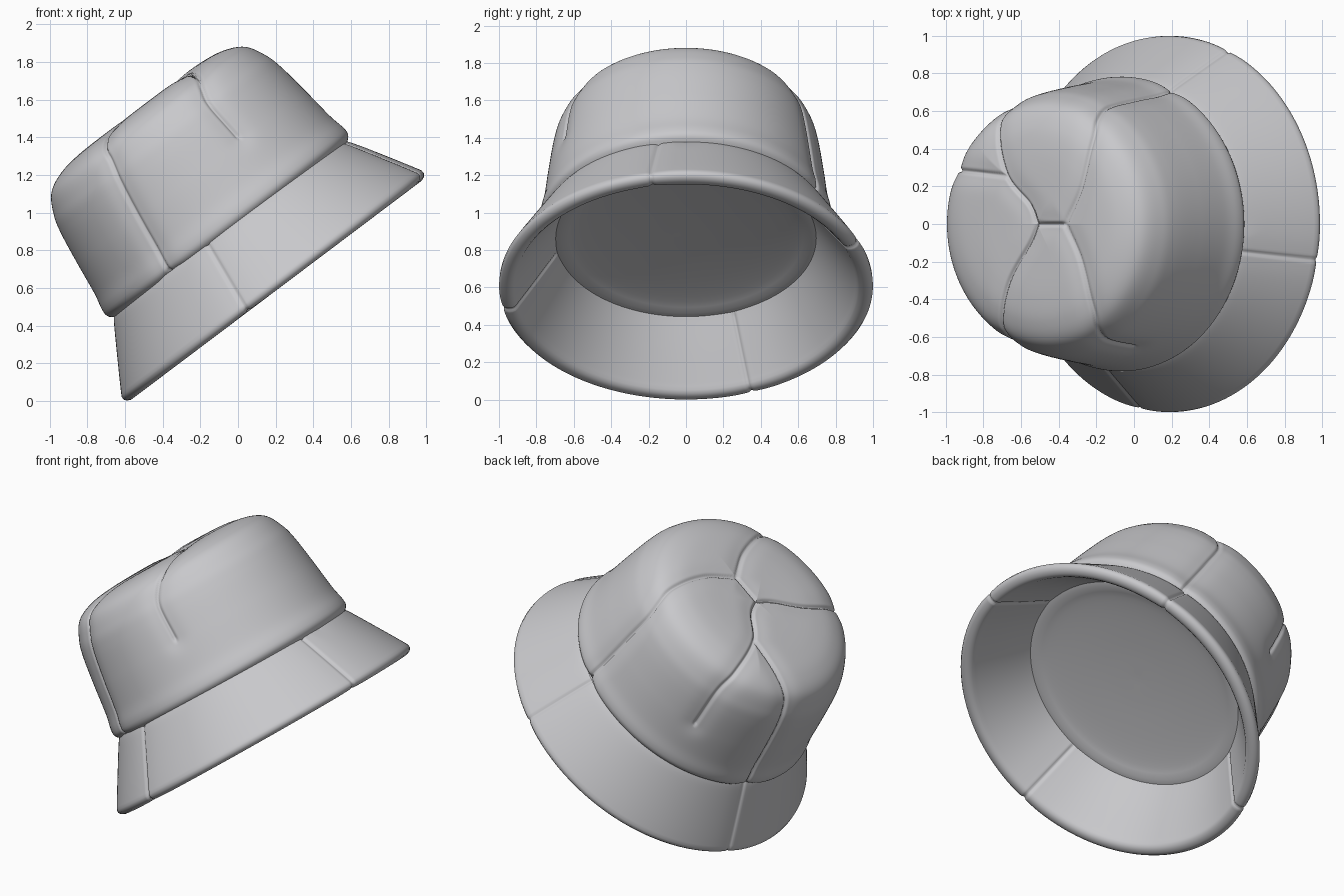
import bpy, bmesh, math
from mathutils import Matrix, Vector, kdtree

if "Cube" in bpy.data.objects:
    bpy.data.objects.remove(bpy.data.objects["Cube"])

SEG = 600
TILT = Matrix.Translation((0.199, 0, 0.596)) @ Matrix.Rotation(math.radians(-37), 4, 'Y')

cloth = bpy.data.materials.new("grey_cloth")
cloth.diffuse_color = (0.58, 0.58, 0.6, 1)
cloth.use_nodes = True
cloth.node_tree.nodes["Principled BSDF"].inputs["Base Color"].default_value = cloth.diffuse_color


def curve(pts, per=40):
    """Dense Catmull-Rom curve through 2D points."""
    p = [Vector(q) for q in pts]
    p = [2 * p[0] - p[1]] + p + [2 * p[-1] - p[-2]]
    dense = []
    for i in range(1, len(p) - 2):
        a, b, c, d = p[i - 1:i + 3]
        for k in range(per):
            t = k / per
            dense.append(0.5 * (2 * b + (c - a) * t + (2 * a - 5 * b + 4 * c - d) * t * t
                                + (3 * b - a - 3 * c + d) * t ** 3))
    return dense + [p[-2]]


def smooth_profile(pts, step):
    """Smooth (radius, height) curve, resampled by arc length."""
    dense = curve(pts)
    cum = [0]
    for a, b in zip(dense, dense[1:]):
        cum.append(cum[-1] + (b - a).length)
    n = max(2, round(cum[-1] / step))
    out, j = [], 0
    for i in range(n + 1):
        s = cum[-1] * i / n
        while j < len(cum) - 2 and cum[j + 1] < s:
            j += 1
        f = (s - cum[j]) / max(cum[j + 1] - cum[j], 1e-9)
        out.append(dense[j].lerp(dense[j + 1], min(f, 1)))
    return out, cum[-1]


def revolve(name, pts, step, seams=(), depth=0.016, width=0.011, puff=0.012, ys=1.0):
    """Turned surface with stitched grooves along seams given as (angle, arc length)."""
    prof, length = smooth_profile(pts, step)
    n = len(prof) - 1

    def surf(ang, s):
        x = min(max(s / length, 0), 1) * n
        i = min(int(x), n - 1)
        q = prof[i].lerp(prof[i + 1], x - i)
        return Vector((q.x * math.cos(ang), q.x * math.sin(ang), q.y))

    marks = []
    for seam in seams:
        flat = curve([(s * math.cos(math.radians(a)), s * math.sin(math.radians(a)))
                      for a, s in seam], 12)
        for a, b in zip(flat, flat[1:]):
            m = max(2, int((b - a).length / 0.003))
            for k in range(m + 1):
                q = a.lerp(b, k / m)
                marks.append(surf(math.atan2(q.y, q.x), q.length))
    tree = kdtree.KDTree(max(1, len(marks)))
    for i, m in enumerate(marks):
        tree.insert(m, i)
    tree.balance()

    bm = bmesh.new()
    rows = []
    for i, q in enumerate(prof):
        t = (prof[min(i + 1, n)] - prof[max(i - 1, 0)]).normalized()
        row = []
        for j in range(SEG):
            a = 2 * math.pi * j / SEG
            c, s = math.cos(a), math.sin(a)
            co = Vector((q.x * c, q.x * s, q.y))
            if marks:
                d = tree.find(co)[2]
                dip = depth * math.exp(-(d / width) ** 2) + puff * math.exp(-(d / 0.07) ** 2)
                co -= dip * Vector((-t.y * c, -t.y * s, t.x))
            co.y *= ys
            row.append(bm.verts.new(TILT @ co))
        rows.append(row)
    for r0, r1 in zip(rows, rows[1:]):
        for j in range(SEG):
            k = (j + 1) % SEG
            bm.faces.new((r0[j], r1[j], r1[k], r0[k]))
    bmesh.ops.remove_doubles(bm, verts=bm.verts, dist=1e-5)
    for f in bm.faces:
        f.smooth = True
    me = bpy.data.meshes.new(name)
    bm.to_mesh(me)
    bm.free()
    me.materials.append(cloth)
    ob = bpy.data.objects.new(name, me)
    bpy.context.collection.objects.link(ob)
    return ob


# crown: rounded bucket with panel seams, some ending half way down the wall
crown_seams = [
    [(0, 0.0), (0, 0.19)],
    [(0, 0.19), (35, 0.36), (53, 0.58), (60, 0.70), (64, 0.82), (65, 1.0), (66, 1.42)],
    [(0, 0.19), (-35, 0.36), (-53, 0.58), (-60, 0.70), (-64, 0.82), (-64, 1.04)],
    [(0, 0.0), (-115, 0.12), (-121, 0.36), (-117, 0.62), (-116, 0.80), (-120, 1.42)],
    [(0, 0.0), (115, 0.12), (127, 0.33), (119, 0.62), (116, 0.80), (117, 1.06)],
    [(127, 0.33), (144, 0.48), (153, 0.68), (155, 0.85), (158, 1.42)],
]
revolve("crown",
        [(0, 1.198), (0.2, 1.202), (0.4, 1.198), (0.54, 1.176), (0.645, 1.122), (0.705, 1.02),
         (0.733, 0.92), (0.76, 0.74), (0.783, 0.56), (0.803, 0.465), (0.80, 0.42), (0.765, 0.385)],
        0.0135, crown_seams, ys=0.972)

# brim: flared thick band with a rounded hem and four seams
brim_seams = [[(a, 0.0), (a, 0.95)] for a in (-101, -11, 67, 159)]
revolve("brim",
        [(0.765, 0.41), (0.795, 0.37), (0.89, 0.215), (0.98, 0.065), (1.0, 0.025), (0.988, 0.0),
         (0.96, -0.01), (0.925, -0.002), (0.903, 0.03), (0.80, 0.18), (0.71, 0.315),
         (0.69, 0.345), (0.68, 0.38)],
        0.02, brim_seams, depth=0.01, width=0.010, puff=0.003)

# lining: nearly flat disc closing the inside of the crown
revolve("inner_lining",
        [(0.70, 0.335), (0.685, 0.328), (0.66, 0.333), (0.60, 0.348), (0.45, 0.362),
         (0.22, 0.373), (0, 0.377)], 0.04)
